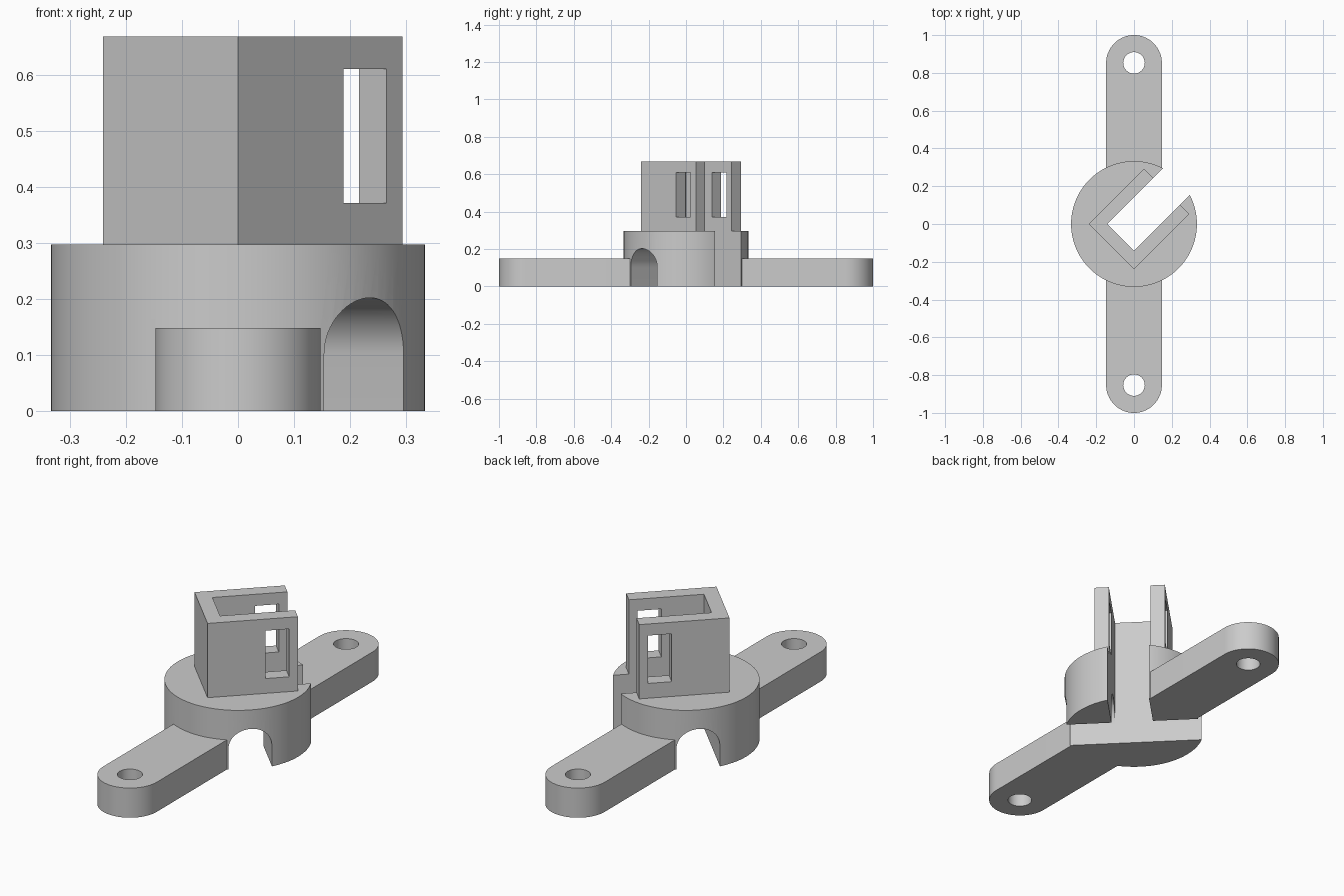
import bpy, bmesh
from math import sin, cos, pi, radians
from mathutils import Matrix

cube = bpy.data.objects.get("Cube")
if cube:
    bpy.data.objects.remove(cube, do_unlink=True)

grey = bpy.data.materials.new("Plain grey")
grey.use_nodes = True
GREY = (0.6, 0.6, 0.6, 1)
grey.diffuse_color = GREY
grey.node_tree.nodes["Principled BSDF"].inputs["Base Color"].default_value = GREY

BAR_HEIGHT, DISC_HEIGHT, TOP = 0.148, 0.297, 0.668
DISC_R, BAR_R, BOLT_R, BOLT_Y = 0.333, 0.1475, 0.057, 0.853
SLOT = 0.1          # half width of the slot and the arched tunnel
OUTER = 0.17        # half width of the socket
TURN = Matrix.Rotation(radians(45), 4, 'Z')


def arc(cx, cy, r, start, end, steps):
    """Points on an arc, angles in degrees."""
    angles = [radians(start + (end - start) * i / steps) for i in range(steps + 1)]
    return [(cx + r * cos(a), cy + r * sin(a)) for a in angles]


def circle(cx, cy, r, steps):
    return arc(cx, cy, r, 0, 360, steps)[:-1]


def rect(x0, x1, y0, y1):
    return [(x0, y0), (x1, y0), (x1, y1), (x0, y1)]


def prism(name, profile, low, high, matrix=Matrix()):
    """Extrude a flat profile from low to high, then place it."""
    bm = bmesh.new()
    face = bm.faces.new([bm.verts.new((x, y, low)) for x, y in profile])
    new = bmesh.ops.extrude_face_region(bm, geom=[face])["geom"]
    bmesh.ops.translate(bm, vec=(0, 0, high - low),
                        verts=[g for g in new if isinstance(g, bmesh.types.BMVert)])
    bm.transform(matrix)
    bmesh.ops.recalc_face_normals(bm, faces=bm.faces)
    mesh = bpy.data.meshes.new(name)
    bm.to_mesh(mesh)
    bm.free()
    mesh.materials.append(grey)
    obj = bpy.data.objects.new(name, mesh)
    bpy.context.collection.objects.link(obj)
    return obj


def combine(target, tool, operation):
    """Apply a boolean and remove the helper."""
    bpy.context.view_layer.objects.active = target
    mod = target.modifiers.new("combine", 'BOOLEAN')
    mod.operation, mod.object, mod.solver = operation, tool, 'EXACT'
    bpy.ops.object.modifier_apply(modifier=mod.name)
    bpy.data.objects.remove(tool, do_unlink=True)


# Round hub with a round-ended mounting bar
base = prism("mounting_base", circle(0, 0, DISC_R, 96), 0, DISC_HEIGHT)
end_y = 1 - BAR_R
bar = prism("bar", arc(0, end_y, BAR_R, 0, 180, 32) + arc(0, -end_y, BAR_R, 180, 360, 32),
            0, BAR_HEIGHT)
combine(base, bar, 'UNION')

# Bolt holes
for side in (-1, 1):
    hole = prism("hole", circle(0, side * BOLT_Y, BOLT_R, 32), -0.1, 0.5)
    combine(base, hole, 'DIFFERENCE')

# Diagonal slot, open on one side, and the arched tunnel crossing it
slot = prism("slot", rect(-SLOT, 0.4, -SLOT, SLOT), -0.1, 0.5, TURN)
combine(base, slot, 'DIFFERENCE')
arch = [(-SLOT, -0.1), (SLOT, -0.1)] + arc(0, 0.102, SLOT, 0, 180, 32)
tunnel = prism("tunnel", arch, -0.4, 0.4, TURN @ Matrix.Rotation(pi / 2, 4, 'X'))
combine(base, tunnel, 'DIFFERENCE')

# Three-walled socket on the hub
FRONT = 0.245
u_shape = [(FRONT, -OUTER), (FRONT, -SLOT), (-SLOT, -SLOT), (-SLOT, SLOT),
           (FRONT, SLOT), (FRONT, OUTER), (-OUTER, OUTER), (-OUTER, -OUTER)]
socket = prism("socket", u_shape, DISC_HEIGHT, TOP, TURN)

# Windows through both side walls
window = prism("window", rect(0.096, 0.205, -0.3, 0.3), 0.371, 0.61, TURN)
combine(socket, window, 'DIFFERENCE')

# Smooth the round walls, keep the edges sharp
bpy.ops.object.select_all(action='DESELECT')
for obj in (base, socket):
    obj.select_set(True)
bpy.context.view_layer.objects.active = base
bpy.ops.object.shade_smooth_by_angle(angle=radians(30))
